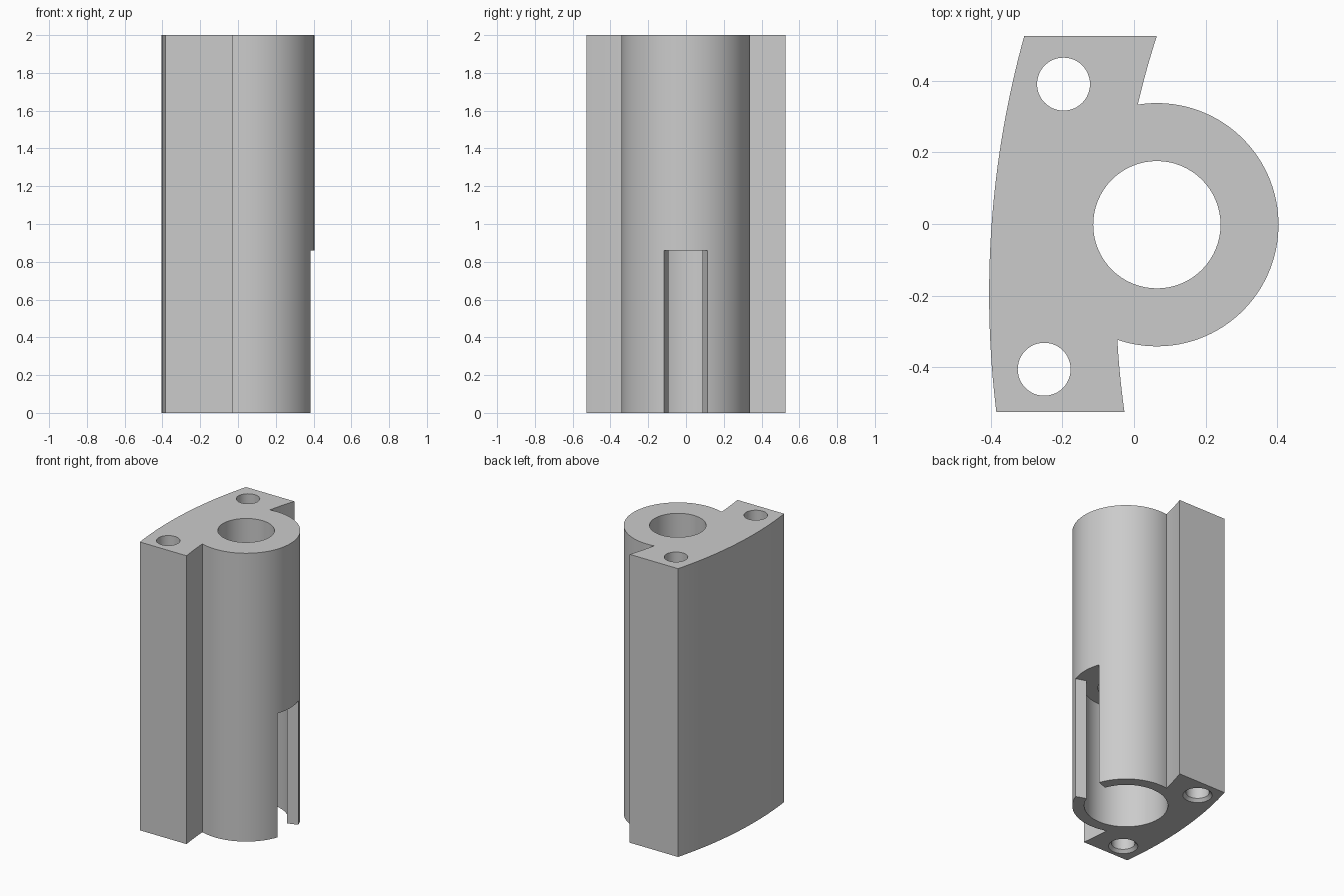
import bpy, bmesh
from math import radians, sin, cos, atan2, sqrt, pi

old = bpy.data.objects.get("Cube")
if old:
    bpy.data.objects.remove(old, do_unlink=True)

HEIGHT, SLOT_TOP = 2.0, 0.86
HALF = 0.526                      # half depth of the flange
CX, CY, R_TUBE = 0.064, -0.002, 0.34
FX, FY = 2.295, -0.196            # centre of the curved flange
R_BACK, R_FRONT = 2.7, 2.345

grey = bpy.data.materials.new("plain grey")
grey.use_nodes = True
grey.diffuse_color = (0.6, 0.6, 0.6, 1)
grey.node_tree.nodes["Principled BSDF"].inputs["Base Color"].default_value = (0.6, 0.6, 0.6, 1)


def arc(cx, cy, r, a, b, n):
    return [(cx + r * cos(a + (b - a) * i / n), cy + r * sin(a + (b - a) * i / n))
            for i in range(n + 1)]


def flange_arc(r, y0, y1, n):
    ys = [y0 + (y1 - y0) * i / n for i in range(n + 1)]
    return [(FX - sqrt(r * r - (y - FY) ** 2), y) for y in ys]


def finish(name, bm):
    bmesh.ops.recalc_face_normals(bm, faces=bm.faces)
    mesh = bpy.data.meshes.new(name)
    bm.to_mesh(mesh)
    bm.free()
    mesh.materials.append(grey)
    obj = bpy.data.objects.new(name, mesh)
    bpy.context.collection.objects.link(obj)
    return obj


def prism(name, outline, z0, z1):
    bm = bmesh.new()
    face = bm.faces.new([bm.verts.new((x, y, z0)) for x, y in outline])
    top = bmesh.ops.extrude_face_region(bm, geom=[face])["geom"]
    verts = [v for v in top if isinstance(v, bmesh.types.BMVert)]
    bmesh.ops.translate(bm, verts=verts, vec=(0, 0, z1 - z0))
    return finish(name, bm)


def lathe(name, x, y, profile, n=48):
    # Stacked rings joined into a closed round solid
    bm = bmesh.new()
    rings = [[bm.verts.new((x + r * cos(2 * pi * i / n), y + r * sin(2 * pi * i / n), z))
              for i in range(n)] for r, z in profile]
    for low, high in zip(rings, rings[1:]):
        for i in range(n):
            j = (i + 1) % n
            bm.faces.new((low[i], low[j], high[j], high[i]))
    bm.faces.new(rings[0])
    bm.faces.new(rings[-1])
    return finish(name, bm)


# Body: curved flange and round tube in one outline
def corner(y_guess, sign):
    y = y_guess
    for _ in range(30):
        x = FX - sqrt(R_FRONT ** 2 - (y - FY) ** 2)
        y = CY + sign * sqrt(R_TUBE ** 2 - (x - CX) ** 2)
    return x, y


top_x, top_y = corner(0.33, 1)
low_x, low_y = corner(-0.32, -1)
outline = flange_arc(R_BACK, HALF, -HALF, 32)
outline += flange_arc(R_FRONT, -HALF, low_y, 6)
outline += arc(CX, CY, R_TUBE, atan2(low_y - CY, low_x - CX),
               atan2(top_y - CY, top_x - CX), 64)[1:]
outline += flange_arc(R_FRONT, top_y, HALF, 6)[1:]
body = prism("bracket_body", outline, 0, HEIGHT)

# Cutters: narrow bore, wide lower bore with radial slot, chamfered bolt holes
half_slot = radians(19.8)
key = arc(CX, CY, 0.265, half_slot, 2 * pi - half_slot, 64)
key += arc(CX, CY, 0.5, -half_slot, half_slot, 4)
cutters = [prism("lower_bore_cutter", key, -0.1, SLOT_TOP),
           lathe("bore_cutter", CX, CY, [(0.178, 0.5), (0.178, 2.1)], 64)]
for side, x, y in (("back", -0.197, 0.391), ("front", -0.251, -0.406)):
    cutters.append(lathe(side + "_bolt_hole_cutter", x, y,
                         [(0.112, -0.02), (0.074, 0.02), (0.074, 2.1)]))

bpy.ops.object.select_all(action="DESELECT")
body.select_set(True)
bpy.context.view_layer.objects.active = body
for cutter in cutters:
    mod = body.modifiers.new(cutter.name, "BOOLEAN")
    mod.operation = "DIFFERENCE"
    mod.solver = "EXACT"
    mod.object = cutter
    bpy.ops.object.modifier_apply(modifier=mod.name)
for cutter in cutters:
    bpy.data.objects.remove(cutter, do_unlink=True)

bpy.ops.object.shade_smooth_by_angle(angle=radians(20))
